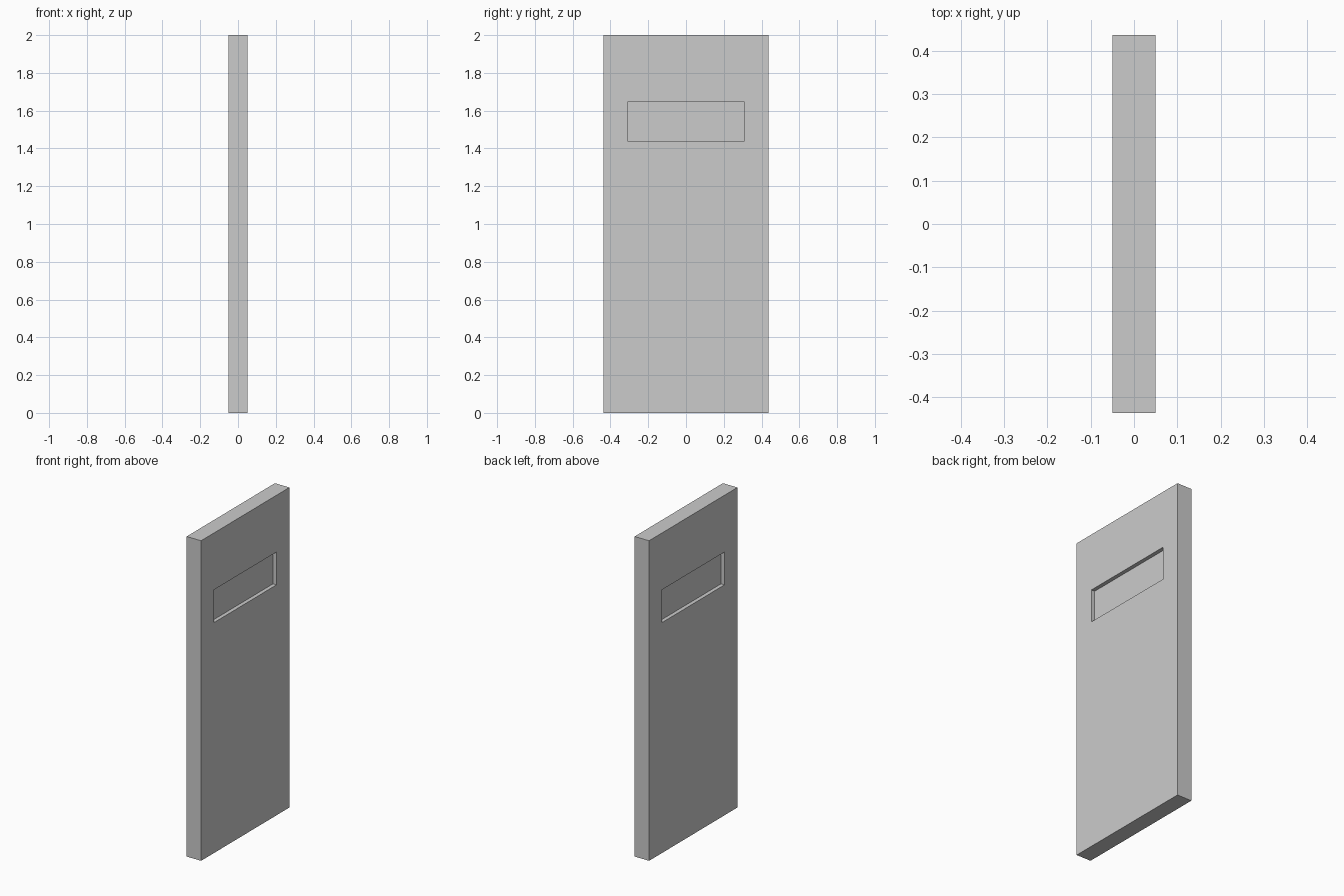
import bpy, bmesh
from mathutils import Matrix, Vector

if "Cube" in bpy.data.objects:
    bpy.data.objects.remove(bpy.data.objects["Cube"])

HALF_T, HALF_W, HEIGHT = 0.05, 0.436, 2.0      # slab half thickness, half width, height
WIN_W, WIN_Z0, WIN_Z1 = 0.309, 1.44, 1.645     # window half width, bottom, top
DEPTH = 0.024                                  # recess depth on each side

# Door slab
bm = bmesh.new()
bmesh.ops.create_cube(bm, size=1, matrix=Matrix.Translation((0, 0, HEIGHT / 2))
                      @ Matrix.Diagonal((2 * HALF_T, 2 * HALF_W, HEIGHT, 1)))


def recess_window(face):
    """Inset a broad face to the window outline, then push it inwards."""
    side = 1 if face.normal.x > 0 else -1
    bmesh.ops.inset_individual(bm, faces=[face], thickness=0.1)
    for v in face.verts:
        v.co = Vector((side * HALF_T,
                       WIN_W if v.co.y > 0 else -WIN_W,
                       WIN_Z1 if v.co.z > HEIGHT / 2 else WIN_Z0))
    # zero-thickness inset gives the reveal walls once moved in
    bmesh.ops.inset_individual(bm, faces=[face], thickness=0.0)
    for v in face.verts:
        v.co.x = side * (HALF_T - DEPTH)


# Window recess on both sides
bm.normal_update()
for f in [f for f in bm.faces if abs(f.normal.x) > 0.9]:
    recess_window(f)
bmesh.ops.recalc_face_normals(bm, faces=bm.faces)

mesh = bpy.data.meshes.new("door_panel")
bm.to_mesh(mesh)
bm.free()
door = bpy.data.objects.new("door_panel", mesh)
bpy.context.collection.objects.link(door)
